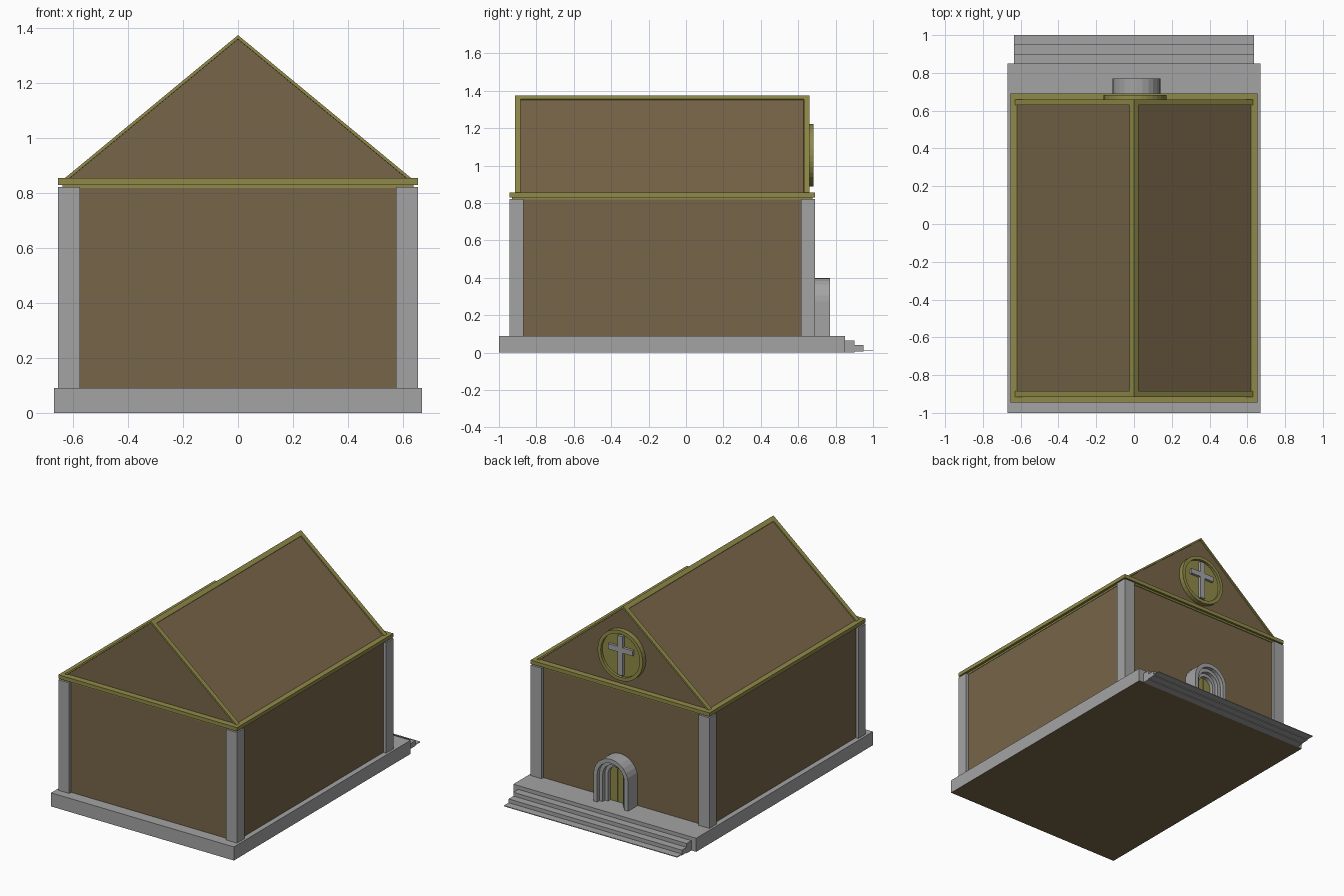
import bpy, bmesh, math

cube = bpy.data.objects.get("Cube")
if cube:
    bpy.data.objects.remove(cube, do_unlink=True)


def material(name, rgb):
    m = bpy.data.materials.new(name)
    m.use_nodes = True
    m.diffuse_color = (*rgb, 1)
    m.node_tree.nodes["Principled BSDF"].inputs["Base Color"].default_value = (*rgb, 1)
    return m


STONE = material("grey stone", (0.37, 0.37, 0.37))
BROWN = material("brown wall", (0.185, 0.13, 0.065))
OLIVE = material("olive trim", (0.28, 0.255, 0.065))


def finish(name, bm, *mats):
    bmesh.ops.recalc_face_normals(bm, faces=bm.faces)
    me = bpy.data.meshes.new(name)
    bm.to_mesh(me)
    bm.free()
    for m in mats:
        me.materials.append(m)
    ob = bpy.data.objects.new(name, me)
    bpy.context.collection.objects.link(ob)
    return ob


def extrude_profile(pts, y0, y1):
    """Solid from an (x, z) outline stretched along y."""
    bm = bmesh.new()
    a = [bm.verts.new((x, y0, z)) for x, z in pts]
    b = [bm.verts.new((x, y1, z)) for x, z in pts]
    bm.faces.new(a)
    bm.faces.new(b[::-1])
    for i in range(len(pts)):
        j = (i + 1) % len(pts)
        bm.faces.new((a[i], b[i], b[j], a[j]))
    bmesh.ops.recalc_face_normals(bm, faces=bm.faces)
    return bm


def box(name, x0, x1, y0, y1, z0, z1, mat):
    pts = [(x0, z0), (x1, z0), (x1, z1), (x0, z1)]
    return finish(name, extrude_profile(pts, y0, y1), mat)


def band(name, outer, inner, y0, y1, mat, closed=False):
    """Frame between two matching (x, z) outlines."""
    bm = bmesh.new()
    rows = [[bm.verts.new((x, y, z)) for x, z in line]
            for line, y in ((outer, y0), (outer, y1), (inner, y1), (inner, y0))]
    n = len(outer)
    for i in range(n if closed else n - 1):
        j = (i + 1) % n
        for k in range(4):
            p, q = rows[k], rows[(k + 1) % 4]
            bm.faces.new((p[i], p[j], q[j], q[i]))
    if not closed:
        bm.faces.new([r[0] for r in rows])
        bm.faces.new([r[-1] for r in rows])
    return finish(name, bm, mat)


# Platform with a brown underside
FLOOR = 0.09
platform = box("platform", -0.67, 0.67, -1, 0.85, 0, FLOOR, STONE)
platform.data.materials.append(BROWN)
for p in platform.data.polygons:
    if p.normal.z < -0.5:
        p.material_index = 1

# Entrance steps
for i in range(3):
    y = 0.85 + 0.05 * i
    box(f"step_{i + 1}", -0.635, 0.635, y - 0.002, y + 0.05,
        0.005 * i, 0.065 - 0.025 * i, STONE)

# Walls and corner pillars
box("walls", -0.635, 0.635, -0.925, 0.67, FLOOR, 0.825, BROWN)
for side, sx in (("left", 1), ("right", -1)):
    for end, y in (("front", -0.945), ("back", 0.615)):
        x0, x1 = sorted((sx * 0.575, sx * 0.655))
        box(f"{end}_{side}_pillar", x0, x1, y, y + 0.075, FLOOR, 0.822, STONE)

# Cornice
box("cornice_underside", -0.638, 0.638, -0.93, 0.675, 0.818, 0.832, OLIVE)
box("cornice", -0.655, 0.655, -0.945, 0.69, 0.83, 0.855, OLIVE)

# Roof: olive frame with recessed brown slopes and gables
bm = extrude_profile([(-0.654, 0.835), (0.654, 0.835), (0, 1.375)], -0.915, 0.66)
slopes = [f for f in bm.faces if f.normal.z > 0.3]
gables = [f for f in bm.faces if abs(f.normal.y) > 0.9]
for faces, width, depth in ((slopes, 0.03, 0.007), (gables, 0.011, 0.01)):
    bmesh.ops.inset_individual(bm, faces=faces, thickness=width, use_even_offset=True)
    bmesh.ops.inset_individual(bm, faces=faces, thickness=0.0005, depth=-depth,
                               use_even_offset=True)
    for f in faces:
        f.material_index = 1
finish("roof", bm, OLIVE, BROWN)


# Round gable emblem with a cross
def circle(r, n=32):
    return [(0.005 + r * math.cos(2 * math.pi * i / n),
             1.055 + r * math.sin(2 * math.pi * i / n)) for i in range(n)]


band("emblem_rim", circle(0.166), circle(0.143), 0.64, 0.682, OLIVE, closed=True)
finish("emblem_disc", extrude_profile(circle(0.146), 0.64, 0.664), OLIVE)
box("cross_upright", -0.013, 0.023, 0.66, 0.682, 0.925, 1.185, STONE)
box("cross_arm", -0.085, 0.095, 0.66, 0.681, 1.075, 1.11, STONE)

# Stepped door surround
DOOR_X, SPRING = 0.012, 0.273


def arch(r, n=12):
    top = [(DOOR_X + r * math.cos(math.pi * i / n),
            SPRING + r * math.sin(math.pi * i / n)) for i in range(n + 1)]
    return [(DOOR_X + r, FLOOR)] + top + [(DOOR_X - r, FLOOR)]


rings = ((0.127, 0.1, 0.77), (0.102, 0.077, 0.745), (0.079, 0.055, 0.72))
for i, (ro, ri, y) in enumerate(rings):
    band(f"door_arch_{i + 1}", arch(ro), arch(ri), 0.66, y, STONE)

# Two door leaves with a narrow gap
for side, sx in (("left", 1), ("right", -1)):
    gap = DOOR_X + sx * 0.002
    half = [(x, z) for x, z in arch(0.057) if (x - DOOR_X) * sx > 0.003]
    peak = [(gap, SPRING + 0.057), (gap, FLOOR)]
    outline = half + peak if sx > 0 else half + peak[::-1]
    finish(f"{side}_door_leaf", extrude_profile(outline, 0.66, 0.695), OLIVE)
